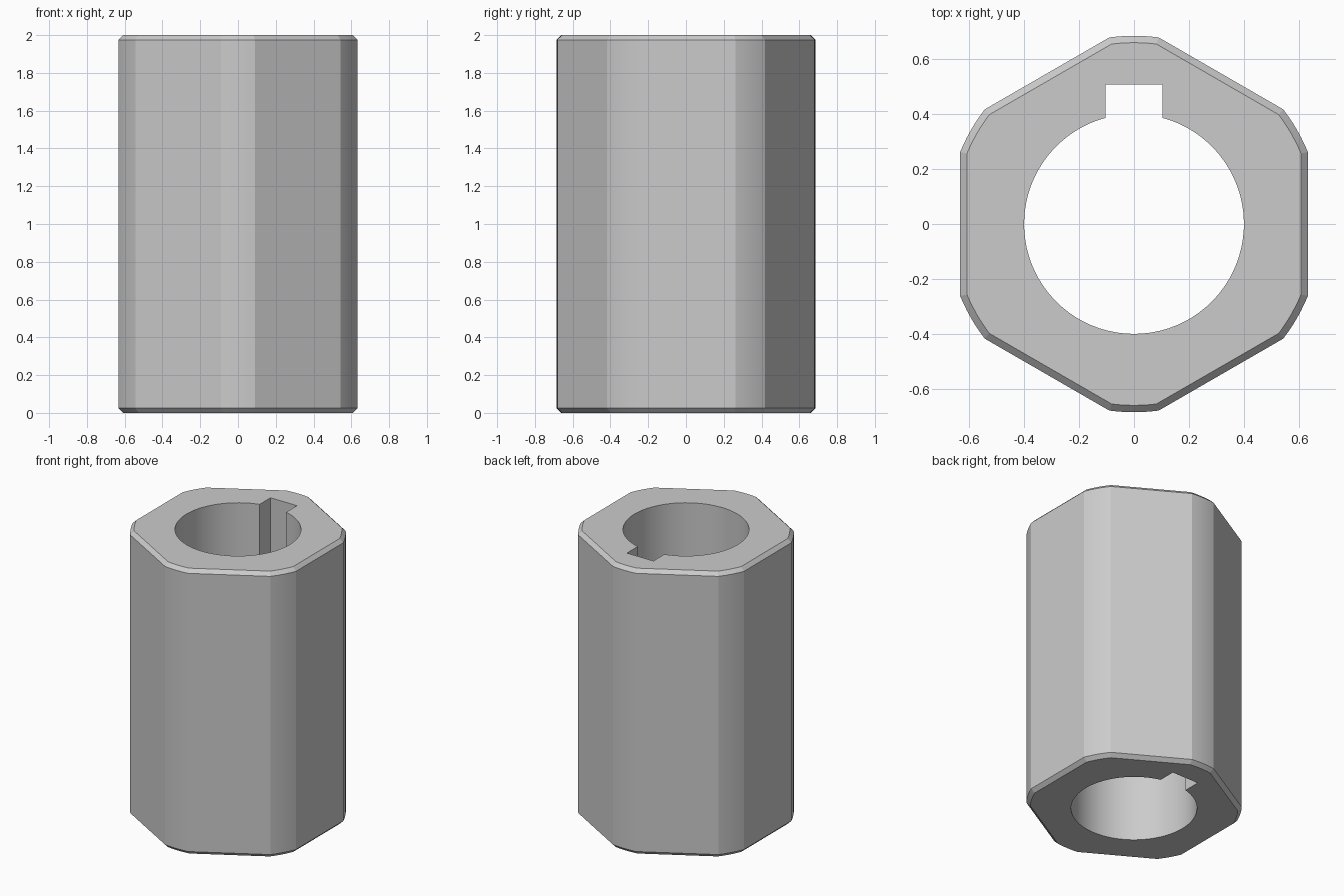
import bpy, bmesh
from math import sin, cos, asin, acos, pi, radians

if "Cube" in bpy.data.objects:
    bpy.data.objects.remove(bpy.data.objects["Cube"])

HEIGHT, CHAMFER = 2.0, 0.025
APOTHEM, RADIUS = 0.633, 0.685      # hexagon flats cut from a round bar
BORE, KEY_HALF, KEY_TOP = 0.40, 0.103, 0.507


def outer_profile(inset, steps=6):
    """Hexagon with corners rounded off by a concentric circle."""
    a, r = APOTHEM - inset, RADIUS - inset
    half = acos(a / r)
    pts = []
    for k in range(6):
        start, end = k * pi / 3 + half, (k + 1) * pi / 3 - half
        for i in range(steps + 1):
            t = start + (end - start) * i / steps
            pts.append((r * cos(t), r * sin(t)))
    return pts


def bore_profile(steps=72):
    """Round bore with a square keyway towards +y."""
    gap = asin(KEY_HALF / BORE)
    start, sweep = pi / 2 + gap, 2 * pi - 2 * gap
    pts = [(BORE * cos(start + sweep * i / steps),
            BORE * sin(start + sweep * i / steps)) for i in range(steps + 1)]
    return pts + [(KEY_HALF, KEY_TOP), (-KEY_HALF, KEY_TOP)]


bm = bmesh.new()


def ring(pts, z):
    vs = [bm.verts.new((x, y, z)) for x, y in pts]
    es = [bm.edges.new((vs[i - 1], vs[i])) for i in range(len(vs))]
    return vs, es


def bridge(a, b):
    for i in range(len(a)):
        bm.faces.new((a[i - 1], a[i], b[i], b[i - 1]))


# outer wall with chamfered ends
outer = [ring(outer_profile(inset), z) for inset, z in (
    (CHAMFER, 0), (0, CHAMFER), (0, HEIGHT - CHAMFER), (CHAMFER, HEIGHT))]
for low, high in zip(outer, outer[1:]):
    bridge(low[0], high[0])

# bore and keyway wall
inner = [ring(bore_profile(), z) for z in (0, HEIGHT)]
bridge(inner[1][0], inner[0][0])

# end faces
for o, i, n in ((outer[0], inner[0], (0, 0, -1)), (outer[-1], inner[1], (0, 0, 1))):
    bmesh.ops.triangle_fill(bm, edges=o[1] + i[1], use_beauty=True, normal=n)
bmesh.ops.recalc_face_normals(bm, faces=bm.faces)

mesh = bpy.data.meshes.new("keyed_hex_sleeve")
bm.to_mesh(mesh)
bm.free()
sleeve = bpy.data.objects.new("keyed_hex_sleeve", mesh)
bpy.context.collection.objects.link(sleeve)
bpy.context.view_layer.objects.active = sleeve
sleeve.select_set(True)
bpy.ops.object.shade_smooth_by_angle(angle=radians(15))
